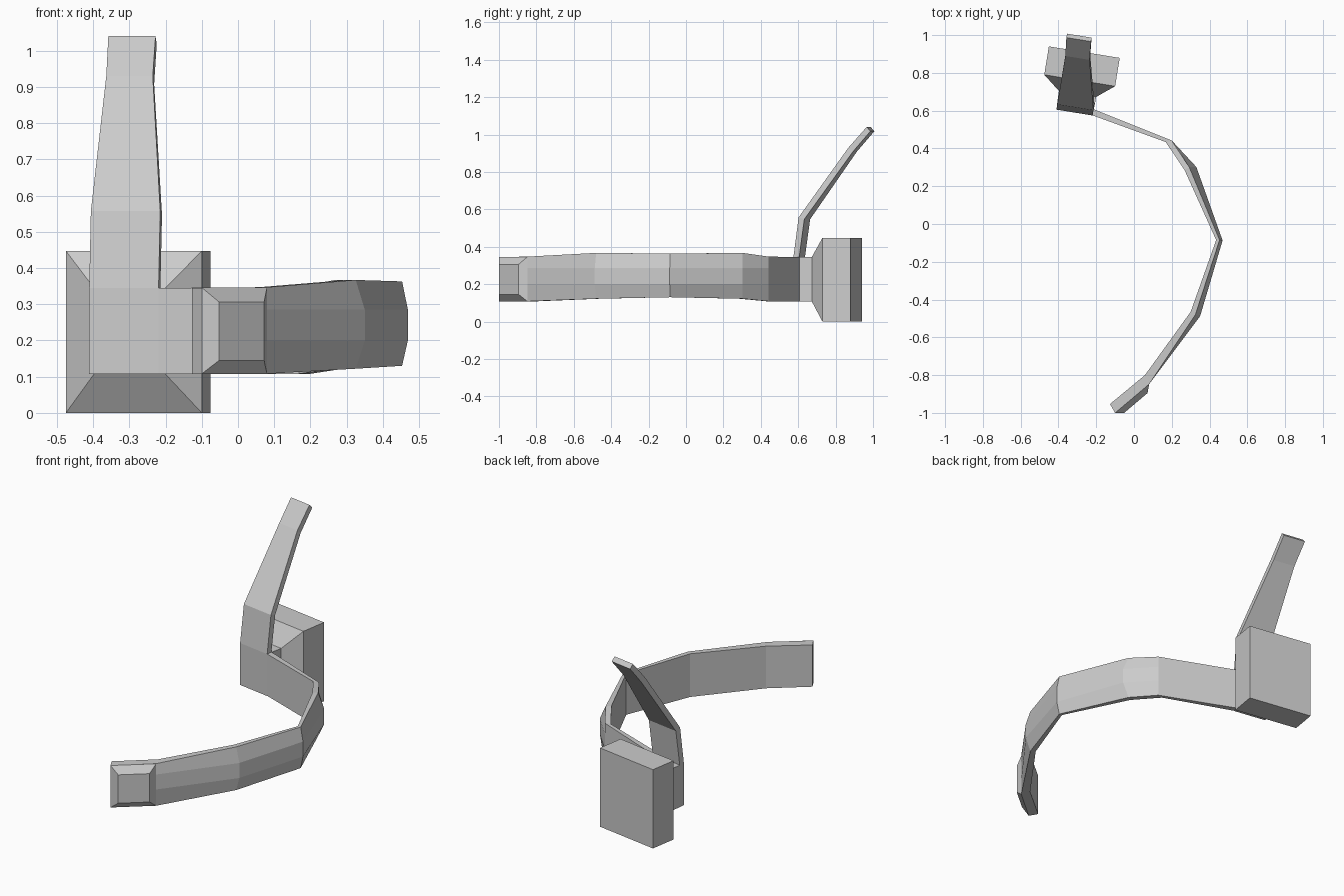
import bpy, bmesh
from mathutils import Vector

if "Cube" in bpy.data.objects:
    bpy.data.objects.remove(bpy.data.objects["Cube"])


def loft(name, rings):
    """Skin matching rings of points into a closed, flat-faced solid."""
    bm = bmesh.new()
    vs = [[bm.verts.new(p) for p in ring] for ring in rings]
    n = len(rings[0])
    for a, b in zip(vs, vs[1:]):
        for i in range(n):
            j = (i + 1) % n
            bm.faces.new((a[i], a[j], b[j], b[i]))
    bm.faces.new(vs[0][::-1])
    bm.faces.new(vs[-1])
    bmesh.ops.recalc_face_normals(bm, faces=bm.faces)
    me = bpy.data.meshes.new(name)
    bm.to_mesh(me)
    bm.free()
    ob = bpy.data.objects.new(name, me)
    bpy.context.collection.objects.link(ob)
    return ob


# The mount and blade share a frame turned slightly about z
ORIGIN = Vector((-0.315, 0.59, 0))
SIDE = Vector((0.987, -0.16, 0))
BACK = Vector((0.16, 0.987, 0))


def local(u, v, z):
    return ORIGIN + SIDE * u + BACK * v + Vector((0, 0, z))


def upright(hw, v, z0, z1):
    """Vertical rectangle across the local frame at depth v."""
    return [local(-hw, v, z0), local(hw, v, z0), local(hw, v, z1), local(-hw, v, z1)]


# Rear block with tapered neck
loft("mount_block", [upright(0.098, 0.02, 0.107, 0.345), upright(0.10, 0.10, 0.107, 0.345),
                     upright(0.19, 0.172, 0, 0.447), upright(0.19, 0.324, 0, 0.447)])

# Upright blade: side offset, half width, front depth/height, back depth/height
blade = [(0, 0.097, 0, 0.107, 0.031, 0.107),
         (0, 0.097, 0, 0.345, 0.031, 0.345),
         (0, 0.097, 0.028, 0.557, 0.059, 0.547),
         (-0.031, 0.065, 0.288, 0.93, 0.312, 0.908),
         (-0.04, 0.066, 0.385, 1.04, 0.406, 1.018)]
loft("upright_blade", [[local(c - w, f, zf), local(c + w, f, zf),
                        local(c + w, b, zb), local(c - w, b, zb)]
                       for c, w, f, zf, b, zb in blade])

# Curved band: inner xy, rim xy, crest xy, bottom z, top z
band = [((-0.225, 0.577), (-0.215, 0.608), (-0.215, 0.608), 0.108, 0.345),
        ((0.168, 0.434), (0.20, 0.442), (0.20, 0.442), 0.108, 0.347),
        ((0.268, 0.285), (0.292, 0.302), (0.33, 0.302), 0.122, 0.367),
        ((0.435, -0.085), (0.453, -0.085), (0.469, -0.087), 0.13, 0.363),
        ((0.30, -0.465), (0.325, -0.48), (0.35, -0.488), 0.122, 0.367),
        ((0.058, -0.80), (0.08, -0.848), (0.08, -0.848), 0.108, 0.347),
        ((-0.127, -0.953), (-0.10, -1.0), (-0.10, -1.0), 0.108, 0.345)]
loft("curved_band", [[(*i, lo), (*r, lo), (*c, 0.20), (*c, 0.285), (*r, hi), (*i, hi)]
                     for i, r, c, lo, hi in band])


# Raised bevelled pad on the free end of the band
def wall(a, b, lo, hi):
    return [(*a, lo), (*b, lo), (*b, hi), (*a, hi)]


loft("end_pad", [wall((-0.10, -1.0), (0.08, -0.848), 0.108, 0.346),
                 wall((-0.052, -1.0), (0.072, -0.895), 0.145, 0.306)])
